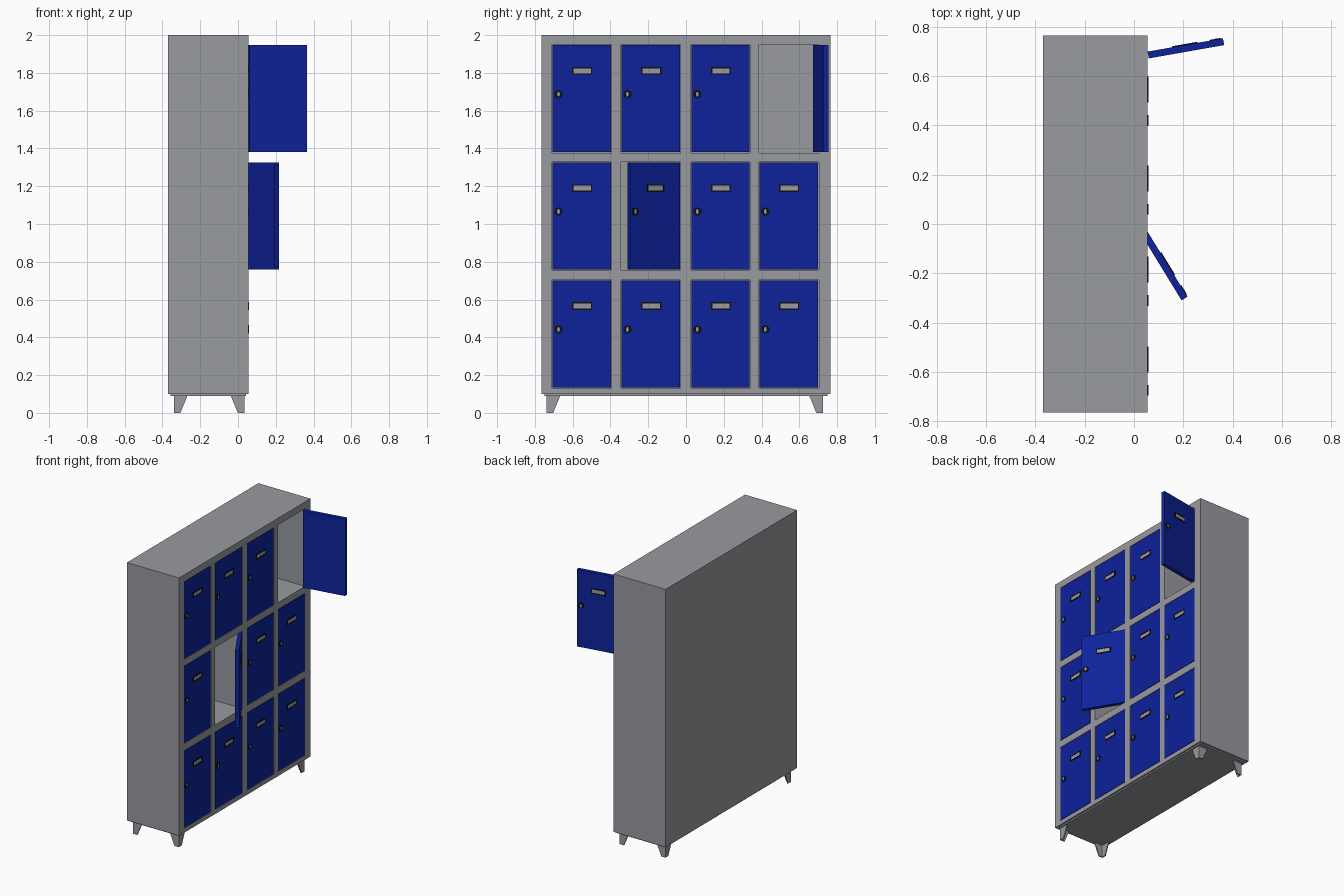
import bpy, bmesh, math
from mathutils import Matrix

if "Cube" in bpy.data.objects:
    bpy.data.objects.remove(bpy.data.objects["Cube"])


def material(name, rgb):
    m = bpy.data.materials.new(name)
    m.diffuse_color = (*rgb, 1)
    m.use_nodes = True
    m.node_tree.nodes["Principled BSDF"].inputs["Base Color"].default_value = m.diffuse_color
    return m


GREY = material("grey_steel", (0.32, 0.325, 0.345))
BLUE = material("blue_door", (0.004, 0.016, 0.33))
BLACK = material("black_plastic", (0.004, 0.004, 0.004))

XF, XB = 0.055, -0.37            # front and back planes of the cabinet
HALF, ZB, ZT = 0.765, 0.10, 2.0  # half width, bottom, top
DEPTH_BACK = XB + 0.02           # inside face of back panel
COLS = [(-0.706, -0.398), (-0.341, -0.031), (0.029, 0.337), (0.389, 0.700)]
ROWS = [(0.135, 0.701), (0.759, 1.325), (1.38, 1.947)]
GAP = 0.003
THICK = 0.028


def finish(name, bm, mat, matrix=None):
    bmesh.ops.remove_doubles(bm, verts=bm.verts, dist=1e-5)
    bmesh.ops.recalc_face_normals(bm, faces=bm.faces)
    me = bpy.data.meshes.new(name)
    bm.to_mesh(me)
    bm.free()
    me.materials.append(mat)
    ob = bpy.data.objects.new(name, me)
    bpy.context.collection.objects.link(ob)
    if matrix is not None:
        ob.matrix_world = matrix
    return ob


def add_box(bm, lo, hi):
    size = [b - a for a, b in zip(lo, hi)]
    mid = [(a + b) / 2 for a, b in zip(lo, hi)]
    bmesh.ops.create_cube(bm, size=1, matrix=Matrix.Translation(mid) @ Matrix.Diagonal((*size, 1)))


def box(name, lo, hi, mat, matrix=None):
    bm = bmesh.new()
    add_box(bm, lo, hi)
    return finish(name, bm, mat, matrix)


def carcass():
    # front grid: odd/odd grid cells become open compartments
    ys = [-HALF] + [v for a, b in COLS for v in (a - GAP, b + GAP)] + [HALF]
    zs = [ZB] + [v for a, b in ROWS for v in (a - GAP, b + GAP)] + [ZT]
    bm = bmesh.new()

    def face(pts):
        bm.faces.new([bm.verts.new(p) for p in pts])

    for i in range(len(ys) - 1):
        for j in range(len(zs) - 1):
            rect = [(ys[i], zs[j]), (ys[i + 1], zs[j]), (ys[i + 1], zs[j + 1]), (ys[i], zs[j + 1])]
            if i % 2 and j % 2:
                face([(DEPTH_BACK, y, z) for y, z in rect])
                for k in range(4):
                    p, q = rect[k], rect[(k + 1) % 4]
                    face([(XF, *p), (XF, *q), (DEPTH_BACK, *q), (DEPTH_BACK, *p)])
            else:
                face([(XF, y, z) for y, z in rect])
    # outer shell
    face([(XB, -HALF, ZB), (XB, HALF, ZB), (XB, HALF, ZT), (XB, -HALF, ZT)])
    for y in (-HALF, HALF):
        face([(XB, y, ZT), (XB, y, ZB)] + [(XF, y, z) for z in zs])
    for z in (ZB, ZT):
        face([(XB, HALF, z), (XB, -HALF, z)] + [(XF, y, z) for y in ys])
    finish("cabinet_body", bm, GREY)


def door(tag, y0, y1, z0, z1, angle):
    # local frame: origin at the hinge edge, +x outward, door extends along -y
    w, h = y1 - y0, z1 - z0
    m = Matrix.Translation((XF, y1, z0)) @ Matrix.Rotation(math.radians(angle), 4, "Z")
    box("door_" + tag, (-THICK, -w, 0), (0, 0, h), BLUE, m)

    # label holder: black frame around a grey card
    cy, cz, a, b, t = -w / 2 + 0.002, 0.431, 0.053, 0.020, 0.007
    bm = bmesh.new()
    add_box(bm, (-0.001, cy - a, cz + b - t), (0.004, cy + a, cz + b))
    add_box(bm, (-0.001, cy - a, cz - b), (0.004, cy + a, cz - b + t))
    for s in (-1, 1):
        e = sorted((cy + s * a, cy + s * (a - t)))
        add_box(bm, (-0.001, e[0], cz - b + t), (0.004, e[1], cz + b - t))
    finish("label_frame_" + tag, bm, BLACK, m)
    box("label_card_" + tag, (-0.001, cy - a + t, cz - b + t), (0.002, cy + a - t, cz + b - t), GREY, m)

    # round lock with an upright grey key slot
    for name, ry, rz, depth, mat in (("lock_", 0.022, 0.022, 0.003, BLACK),
                                     ("key_slot_", 0.007, 0.013, 0.004, GREY)):
        bm = bmesh.new()
        bmesh.ops.create_cone(bm, cap_ends=True, segments=20, radius1=1, radius2=1, depth=1,
                              matrix=Matrix.Translation((depth / 2, -w + 0.031, 0.307))
                              @ Matrix.Diagonal((depth, ry, rz, 1))
                              @ Matrix.Rotation(math.pi / 2, 4, "Y"))
        finish(name + tag, bm, mat, m)


def leg(name, cx, cy, sx, sy):
    # folded sheet corner leg: two tapered plates meeting at the outer corner
    bm = bmesh.new()
    top, foot, t, z = 0.072, 0.035, 0.008, 0.09
    for swap in (False, True):
        rings = []
        for d in (0, t):
            prof = [(0, z), (top, z), (foot, 0), (0, 0)]
            ring = []
            for u, zz in prof:
                p, q = (d, u) if swap else (u, d)
                ring.append(bm.verts.new((cx + sx * p, cy + sy * q, zz)))
            rings.append(ring)
        bm.faces.new(rings[0])
        bm.faces.new(rings[1][::-1])
        for k in range(4):
            n = (k + 1) % 4
            bm.faces.new((rings[0][k], rings[0][n], rings[1][n], rings[1][k]))
    bmesh.ops.recalc_face_normals(bm, faces=bm.faces)
    finish(name, bm, GREY)


carcass()
box("base_plate", (-0.358, -0.75, 0.09), (0.043, 0.75, 0.10), GREY)

# doors, two of them standing open
OPEN = {(3, 2): 100, (1, 1): 31.5}
for c, (y0, y1) in enumerate(COLS):
    for r, (z0, z1) in enumerate(ROWS):
        door(f"{r + 1}_{c + 1}", y0, y1, z0, z1, OPEN.get((c, r), 0))

# four legs, mirrored inward from the outer corners
for px, cx, sx in (("back", -0.34, 1), ("front", 0.034, -1)):
    for py, cy, sy in (("left", -0.738, 1), ("right", 0.725, -1)):
        leg(f"{px}_{py}_leg", cx, cy, sx, sy)
